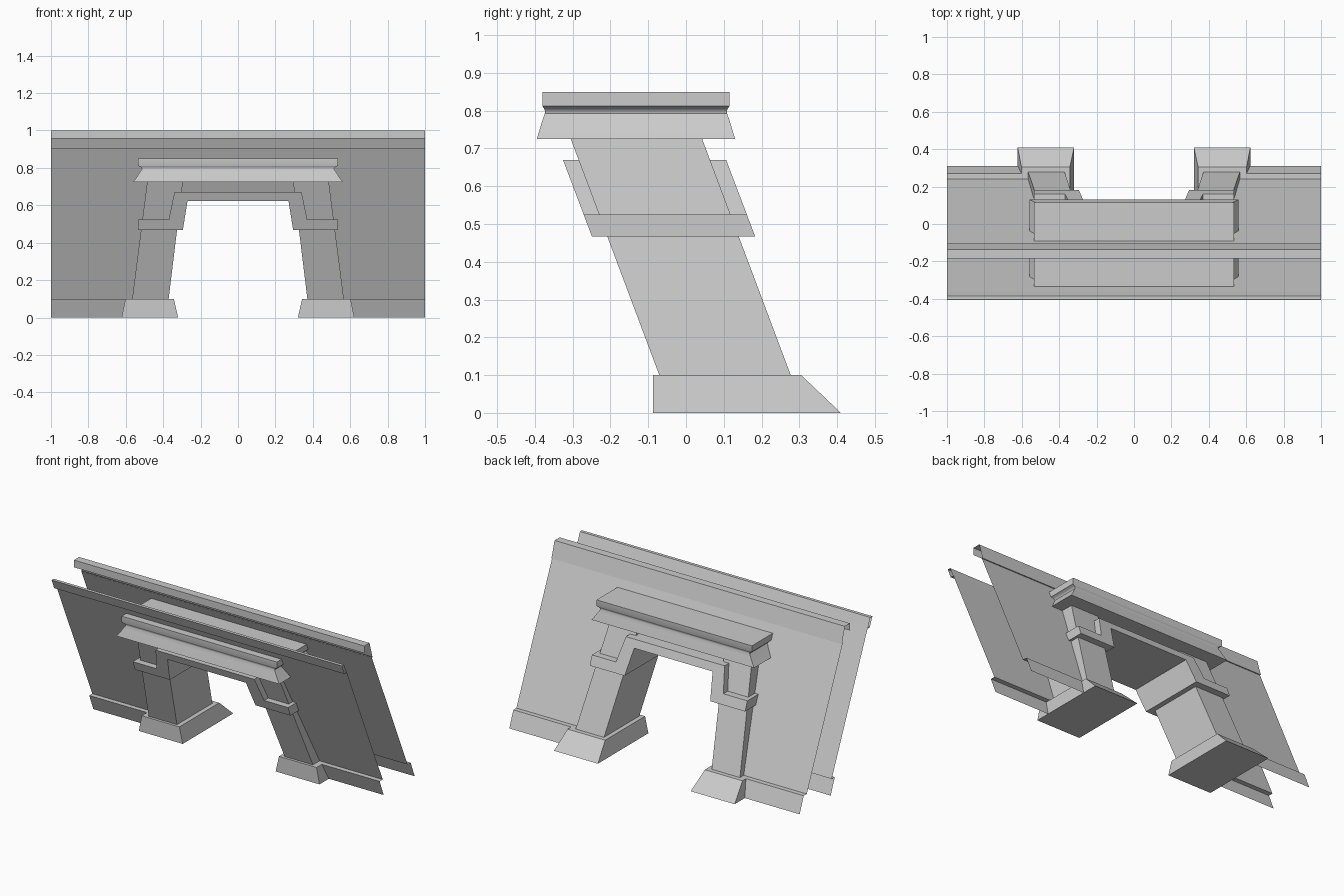
import bpy

if "Cube" in bpy.data.objects:
    bpy.data.objects.remove(bpy.data.objects["Cube"])


def make(name, verts, faces):
    me = bpy.data.meshes.new(name)
    me.from_pydata(verts, [], faces)
    me.update()
    ob = bpy.data.objects.new(name, me)
    bpy.context.collection.objects.link(ob)
    return ob


def loft_boxes(name, rings):
    """Closed stack of rectangles, each (x0, x1, y0, y1, z)."""
    verts, faces = [], [(3, 2, 1, 0)]
    for x0, x1, y0, y1, z in rings:
        verts += [(x0, y0, z), (x1, y0, z), (x1, y1, z), (x0, y1, z)]
    for r in range(len(rings) - 1):
        for i in range(4):
            j = (i + 1) % 4
            faces.append((r * 4 + i, r * 4 + j, r * 4 + 4 + j, r * 4 + 4 + i))
    t = len(verts) - 4
    faces.append((t, t + 1, t + 2, t + 3))
    return make(name, verts, faces)


def strips(name, profile, spans, outward):
    """Open sheet: a (y, z) profile run along x over each span."""
    verts, faces = [], []
    for x0, x1 in spans:
        b = len(verts)
        for y, z in profile:
            verts += [(x0, y, z), (x1, y, z)]
        for i in range(len(profile) - 1):
            k = b + 2 * i
            f = (k, k + 1, k + 3, k + 2)
            faces.append(f if outward < 0 else f[::-1])
    return make(name, verts, faces)


def mirror(ob):
    m = ob.modifiers.new("Mirror", 'MIRROR')
    m.use_axis[0] = True
    return ob


# Leaning wall sheets, open around the doorway
SLOPE = 0.44
SIDES = [(-1, -0.44), (0.44, 1)]
FULL = [(-1, 1)]
for label, y1, side in (("front", -0.005, -1), ("back", 0.24, 1)):
    def at(z):
        return y1 - SLOPE * (z - 0.1)
    out = 0.03 * side
    strips(label + "_wall_sides", [(at(0.1), 0.1), (at(0.65), 0.65)], SIDES, side)
    strips(label + "_wall_top", [(at(0.65), 0.65), (at(0.91), 0.91)], FULL, side)
    strips(label + "_skirting",
           [(y1 + out + 0.04, 0), (y1 + out, 0.1), (y1, 0.1)], SIDES, side)

# Top trims of the two sheets
strips("front_wall_trim",
       [(-0.36, 0.9), (-0.38, 0.9), (-0.405, 0.96), (-0.385, 0.96), (-0.36, 0.9)],
       FULL, -1)
strips("back_wall_trim",
       [(-0.113, 0.9), (-0.105, 0.9), (-0.135, 1.0), (-0.185, 1.0), (-0.185, 0.955)],
       FULL, 1)

# Leaning columns and their plinths
mirror(loft_boxes("column", [(0.372, 0.567, -0.067, 0.281, 0.09),
                             (0.294, 0.485, -0.307, 0.041, 0.73)]))
mirror(loft_boxes("column_base", [(0.32, 0.622, -0.087, 0.41, 0),
                                  (0.343, 0.602, -0.087, 0.305, 0.1)]))

# Door frame: collars on the columns joined by a bar over the opening
half = [(0.295, 0.467), (0.535, 0.467), (0.535, 0.525),
        (0.37, 0.525), (0.34, 0.67)]
half_in = (0.27, 0.623)
outline = half + [(-x, z) for x, z in reversed(half)] + [(-half_in[0], half_in[1]), half_in]
n = len(outline)
verts = []
for depth in (0, 0.432):
    verts += [(x, -0.249 - 0.378 * (z - 0.467) + depth, z) for x, z in outline]
faces = [tuple(range(n)), tuple(range(2 * n - 1, n - 1, -1))]
faces += [(i, i + n, (i + 1) % n + n, (i + 1) % n) for i in range(n)]
make("door_frame", verts, faces)

# Cornice with a hollow neck below the flat top slab
CY = -0.1325
section = [(0.56, 0.2625, 0.725), (0.542, 0.255, 0.75), (0.526, 0.2475, 0.775),
           (0.514, 0.241, 0.793), (0.515, 0.241, 0.799), (0.522, 0.243, 0.806),
           (0.535, 0.248, 0.812), (0.535, 0.248, 0.85)]
cornice = loft_boxes("cornice", [(-hx, hx, CY - hy, CY + hy, z) for hx, hy, z in section])
bpy.context.view_layer.objects.active = cornice
cornice.select_set(True)
bpy.ops.object.shade_smooth_by_angle(angle=0.7)
